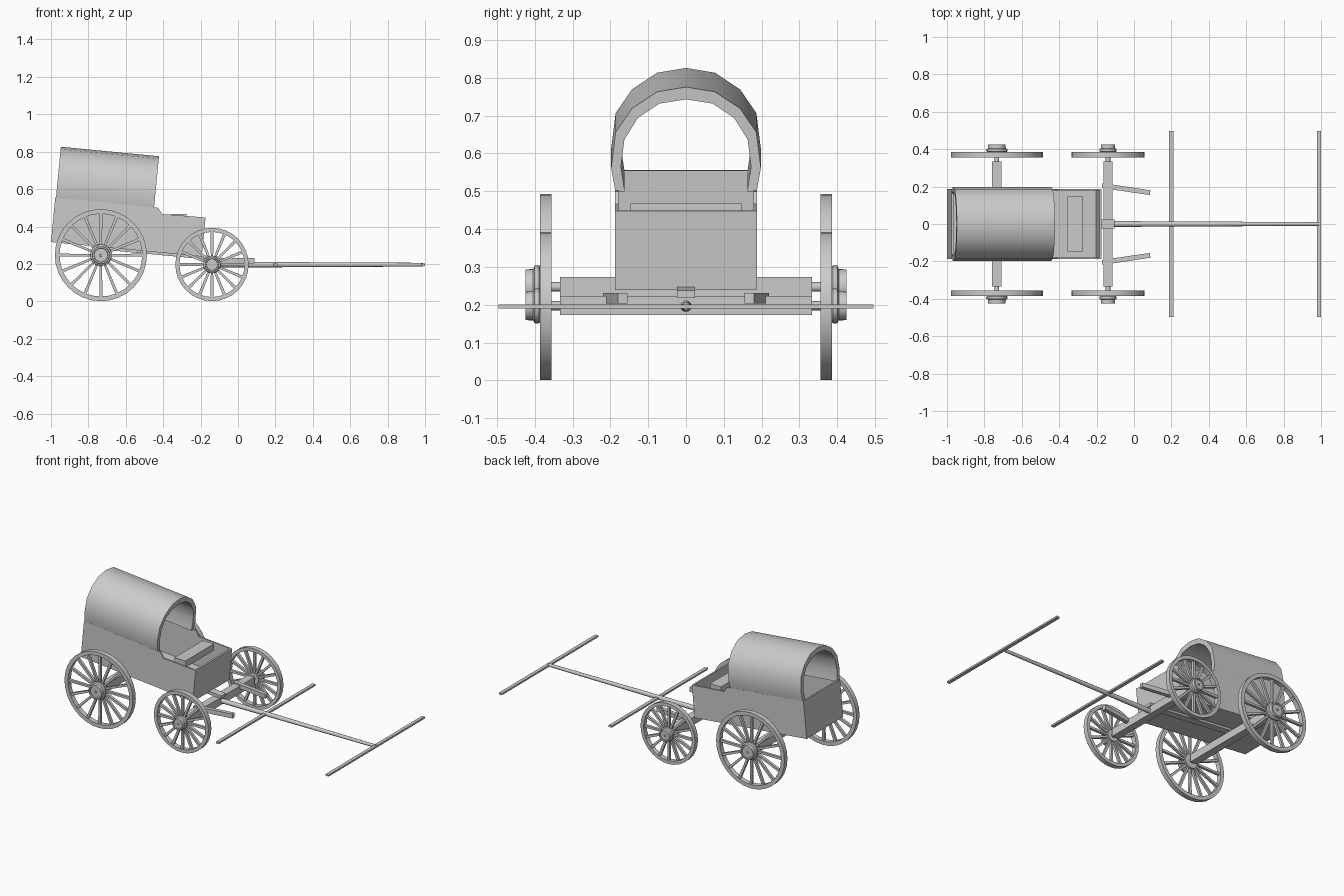
import bpy, bmesh
from math import sin, cos, pi, radians, hypot, atan2
from mathutils import Vector, Matrix

if "Cube" in bpy.data.objects:
    bpy.data.objects.remove(bpy.data.objects["Cube"])

TILT = Matrix.Translation((-1.0, 0, 0.317)) @ Matrix.Rotation(radians(5.5), 4, 'Y')


def finish(name, bm, matrix=None, smooth=None):
    bmesh.ops.recalc_face_normals(bm, faces=bm.faces[:])
    me = bpy.data.meshes.new(name)
    bm.to_mesh(me)
    bm.free()
    ob = bpy.data.objects.new(name, me)
    bpy.context.collection.objects.link(ob)
    if matrix:
        ob.matrix_world = matrix
    if smooth:
        bpy.ops.object.select_all(action='DESELECT')
        ob.select_set(True)
        bpy.context.view_layer.objects.active = ob
        bpy.ops.object.shade_smooth_by_angle(angle=radians(smooth))
    return ob


def add_prism(bm, pts, d0, d1, place):
    """Extrude a 2D outline between two depths."""
    a = [bm.verts.new(place(u, v, d0)) for u, v in pts]
    b = [bm.verts.new(place(u, v, d1)) for u, v in pts]
    bm.faces.new(a)
    bm.faces.new(b[::-1])
    for i in range(len(a)):
        j = (i + 1) % len(a)
        bm.faces.new((a[i], a[j], b[j], b[i]))


def prism(name, pts, d0, d1, place, matrix=None, smooth=None):
    bm = bmesh.new()
    add_prism(bm, pts, d0, d1, place)
    return finish(name, bm, matrix, smooth)


def side(u, v, d):      # outline in x-z, depth along y
    return (u, d, v)


def end(u, v, d):       # outline in y-z, depth along x
    return (d, u, v)


def flat(u, v, d):      # outline in x-y, depth along z
    return (u, v, d)


def box(name, x, y, z, matrix=None):
    return prism(name, [(x[0], y[0]), (x[1], y[0]), (x[1], y[1]), (x[0], y[1])],
                 z[0], z[1], flat, matrix)


def add_lathe(bm, profile, seg, closed):
    """Spin (y, r) points about the y axis."""
    rings = []
    for y, r in profile:
        if r == 0:
            rings.append([bm.verts.new((0, y, 0))] * seg)
        else:
            rings.append([bm.verts.new((r * cos(2 * pi * i / seg), y, r * sin(2 * pi * i / seg)))
                          for i in range(seg)])
    n = len(rings)
    for k in range(n if closed else n - 1):
        a, b = rings[k], rings[(k + 1) % n]
        for i in range(seg):
            j = (i + 1) % seg
            bm.faces.new(list(dict.fromkeys((a[i], a[j], b[j], b[i]))))


# Wagon bed: stepped sides, floor and end boards, all tilted
bed_side = [(0, 0), (0.81, 0), (0.81, 0.21), (0.577, 0.206), (0.553, 0.237), (0, 0.24)]
for s, n in ((-1, 'right'), (1, 'left')):
    prism('bed_side_' + n, bed_side, s * 0.178, s * 0.188, side, TILT)
box('bed_floor', (0.01, 0.80), (-0.178, 0.178), (0.0, 0.015), TILT)
box('bed_tail_board', (0, 0.012), (-0.178, 0.178), (0, 0.24), TILT)
box('bed_front_board', (0.798, 0.81), (-0.178, 0.178), (0, 0.21), TILT)

# Seat board
box('seat', (-0.355, -0.275), (-0.147, 0.147), (0.425, 0.468))

# Arched cover, open at both ends
outer = [(0.187, 0.235), (0.198, 0.297), (0.186, 0.392), (0.143, 0.455), (0.077, 0.499)]
inner = [(0.162, 0.235), (0.172, 0.300), (0.163, 0.372), (0.127, 0.430), (0.070, 0.468)]
arch = outer + [(0, 0.512)] + [(-y, z) for y, z in outer[::-1]]
arch += [(-y, z) for y, z in inner] + [(0, 0.479)] + inner[::-1]
prism('canvas_cover', arch, 0.004, 0.531, end, TILT, smooth=45)


# Wheels with rim, spokes and hub
def wheel(name, cx, radius, rim, hub, s):
    m = Matrix.Translation((cx, 0, radius + 0.001))
    bm = bmesh.new()
    add_lathe(bm, [(s * 0.355, radius), (s * 0.386, radius),
                   (s * 0.386, radius - rim), (s * 0.355, radius - rim)], 32, True)
    finish(name + '_rim', bm, m, smooth=30)

    bm = bmesh.new()
    for i in range(16):
        a = 2 * pi * i / 16
        rot = Matrix.Rotation(a, 3, 'Y')
        w = 0.008
        r0, r1 = hub * 0.7, radius - rim * 0.6
        add_prism(bm, [(r0, -w * 0.8), (r1, -w), (r1, w), (r0, w * 0.8)],
                  s * 0.362, s * 0.379, lambda u, v, d: rot @ Vector((u, d, v)))
    finish(name + '_spokes', bm, m)

    bm = bmesh.new()
    prof = [(0.355, 0), (0.355, 0.80), (0.384, 0.86), (0.388, 0.97), (0.394, 1.0),
            (0.400, 0.97), (0.404, 0.82), (0.424, 0.80), (0.424, 0.66),
            (0.418, 0.62), (0.418, 0.12), (0.424, 0.10), (0.424, 0)]
    add_lathe(bm, [(s * y, r * hub) for y, r in prof], 24, False)
    finish(name + '_hub', bm, m, smooth=30)


for n, cx, radius, rim, hub in (('rear', -0.733, 0.246, 0.025, 0.058),
                                ('front', -0.139, 0.196, 0.022, 0.047)):
    for s, lr in ((-1, 'right'), (1, 'left')):
        wheel(f'{n}_wheel_{lr}', cx, radius, rim, hub, s)
    # Square axle beam with a round spindle through it
    box(n + '_axle_beam', (cx - 0.025, cx + 0.025), (-0.333, 0.333), (radius - 0.023, radius + 0.027))
    bm = bmesh.new()
    add_lathe(bm, [(-0.37, 0), (-0.37, 0.0125), (0.37, 0.0125), (0.37, 0)], 16, False)
    finish(n + '_axle_spindle', bm, Matrix.Translation((cx, 0, radius + 0.001)), smooth=30)

# Centre beam joining the axles
prism('reach_beam', [(-0.76, 0.28), (-0.105, 0.218), (-0.105, 0.238), (-0.76, 0.302)],
      -0.024, 0.024, side)

# Angled arms over the front axle
for s, n in ((-1, 'right'), (1, 'left')):
    prism('hound_' + n, [(-0.172, s * 0.192), (0.085, s * 0.155), (0.088, s * 0.180), (-0.169, s * 0.219)],
          0.203, 0.231, flat)

# Tapered draft pole
bm = bmesh.new()
add_lathe(bm, [(-0.12, 0), (-0.12, 0.0155), (0.99, 0.010), (0.99, 0)], 12, False)
finish('draft_pole', bm, Matrix.Translation((0, 0, 0.196)) @ Matrix.Rotation(-pi / 2, 4, 'Z'), smooth=40)

# Cross bars for the team
for n, x in (('rear', 0.199), ('front', 0.989)):
    box(n + '_cross_bar', (x - 0.011, x + 0.011), (-0.496, 0.496), (0.190, 0.201))
